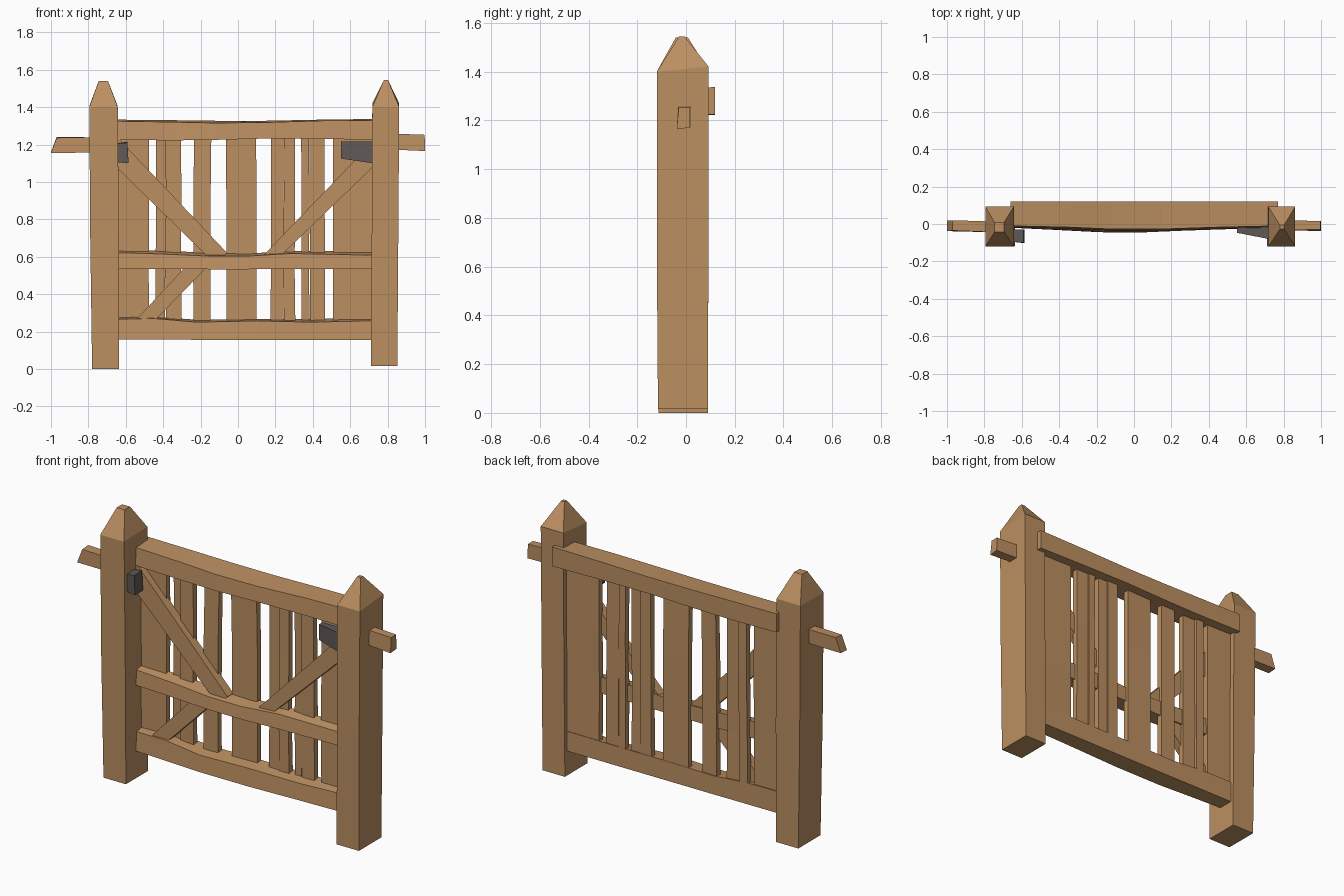
import bpy, bmesh, math, random
from mathutils import Vector

random.seed(4)


def material(name, rgb):
    m = bpy.data.materials.new(name)
    m.diffuse_color = (*rgb, 1)
    return m


WOOD = material("weathered wood", (0.50, 0.275, 0.12))
IRON = material("dark iron", (0.115, 0.10, 0.095))


def loft(name, rings, mat=WOOD):
    """Closed solid through a series of four-point rings."""
    bm = bmesh.new()
    loops = [[bm.verts.new(p) for p in r] for r in rings]
    for a, b in zip(loops, loops[1:]):
        for i in range(4):
            j = (i + 1) % 4
            bm.faces.new((a[i], a[j], b[j], b[i]))
    bm.faces.new(loops[0][::-1])
    bm.faces.new(loops[-1])
    bmesh.ops.recalc_face_normals(bm, faces=bm.faces)
    me = bpy.data.meshes.new(name)
    bm.to_mesh(me)
    bm.free()
    me.materials.append(mat)
    ob = bpy.data.objects.new(name, me)
    bpy.context.collection.objects.link(ob)
    return ob


def flat_ring(x0, x1, y0, y1, z, z_back=None):
    """Horizontal ring, optionally higher at the back."""
    zb = z if z_back is None else z_back
    return [(x0, y0, z), (x1, y0, z), (x1, y1, zb), (x0, y1, zb)]


def end_ring(x, y0, y1, z0, z1):
    """Ring facing along x."""
    return [(x, y0, z0), (x, y1, z0), (x, y1, z1), (x, y0, z1)]


# Posts with pointed caps
loft("left_post", [
    flat_ring(-0.78, -0.637, -0.112, 0.09, 0.0),
    flat_ring(-0.79, -0.637, -0.118, 0.092, 0.7),
    flat_ring(-0.795, -0.643, -0.12, 0.093, 1.40, 1.405),
    flat_ring(-0.745, -0.695, -0.042, 0.008, 1.54)])
loft("right_post", [
    flat_ring(0.71, 0.852, -0.115, 0.09, 0.015),
    flat_ring(0.715, 0.857, -0.12, 0.092, 0.7),
    flat_ring(0.718, 0.862, -0.12, 0.093, 1.40, 1.42),
    flat_ring(0.78, 0.802, -0.028, -0.006, 1.545)])

# Pegs sticking out of the posts
loft("left_peg", [
    [(-1.0, -0.038, 1.155), (-1.0, 0.018, 1.158), (-0.97, 0.02, 1.24), (-0.97, -0.035, 1.236)],
    end_ring(-0.72, -0.045, 0.012, 1.157, 1.238)])
loft("right_peg", [
    end_ring(0.78, -0.032, 0.02, 1.175, 1.26),
    [(1.0, -0.038, 1.165), (1.0, 0.016, 1.17), (0.998, 0.016, 1.252), (0.998, -0.03, 1.252)]])


# Rails: gently bowed beams, (x, front y, bottom z, front top z, back top z)
def rail(name, y_back, stations):
    loft(name, [[(x, yf, z0), (x, y_back, z0), (x, y_back, zb), (x, yf + 0.008, z1)]
                for x, yf, z0, z1, zb in stations])


rail("top_rail", 0.12, [
    (-0.66, -0.018, 1.225, 1.325, 1.333), (-0.35, -0.025, 1.222, 1.32, 1.330),
    (-0.12, -0.035, 1.225, 1.315, 1.327), (0.15, -0.035, 1.232, 1.318, 1.327),
    (0.45, -0.025, 1.23, 1.327, 1.333), (0.77, -0.018, 1.225, 1.33, 1.337)])
rail("middle_rail", 0.05, [
    (-0.66, -0.02, 0.537, 0.622, 0.635), (-0.42, -0.03, 0.535, 0.615, 0.632),
    (-0.15, -0.045, 0.533, 0.603, 0.622), (0.05, -0.045, 0.533, 0.603, 0.617),
    (0.28, -0.035, 0.535, 0.617, 0.63), (0.73, -0.02, 0.535, 0.608, 0.63)])
rail("bottom_rail", 0.07, [
    (-0.66, -0.02, 0.157, 0.265, 0.282), (-0.45, -0.03, 0.157, 0.27, 0.28),
    (-0.22, -0.042, 0.156, 0.25, 0.263), (0.1, -0.042, 0.156, 0.257, 0.268),
    (0.4, -0.03, 0.156, 0.25, 0.268), (0.73, -0.02, 0.156, 0.258, 0.27)])

# Upright planks: left x, right x, y offset; split boards are neighbouring strips
planks = [(-0.65, -0.475, 0.0), (-0.44, -0.388, 0.008), (-0.386, -0.303, -0.004),
          (-0.237, -0.145, 0.0), (-0.064, 0.098, 0.002), (0.175, 0.243, 0.004),
          (0.244, 0.305, -0.003), (0.34, 0.382, 0.005), (0.383, 0.463, -0.002),
          (0.507, 0.73, 0.0)]
for n, (x0, x1, dy) in enumerate(planks):
    rings = []
    for z in (0.2, 0.55, 0.9, 1.26):
        j = random.uniform(-0.003, 0.003)
        rings.append(flat_ring(x0 + j, x1 + j, 0.03 + dy + j, 0.064 + dy + j, z))
    loft(f"plank_{n + 1}", rings)


# Diagonal braces in front of the planks
def brace(name, a, b, width_a, width_b, y0=-0.012, y1=0.042):
    a, b = Vector((a[0], 0, a[1])), Vector((b[0], 0, b[1]))
    d = (b - a).normalized()
    side = Vector((-d.z, 0, d.x))
    rings = []
    for p, w in ((a, width_a), (b, width_b)):
        s = side * w / 2
        rings.append([tuple(p + k * s + Vector((0, y, 0)))
                      for k, y in ((-1, y0), (1, y0), (1, y1), (-1, y1))])
    loft(name, rings)


brace("upper_left_brace", (-0.68, 1.19), (-0.09, 0.59), 0.118, 0.088)
brace("upper_right_brace", (0.74, 1.165), (0.165, 0.59), 0.098, 0.066)
brace("lower_left_brace", (-0.53, 0.225), (-0.21, 0.56), 0.075, 0.085)

# Dark iron fittings against the posts
loft("left_hinge_block", [
    end_ring(-0.65, -0.095, -0.03, 1.105, 1.205),
    [(-0.585, -0.103, 1.10), (-0.585, -0.03, 1.10), (-0.592, -0.03, 1.215), (-0.592, -0.1, 1.21)]], IRON)
loft("right_hinge_strap", [
    end_ring(0.55, -0.047, -0.015, 1.125, 1.215),
    end_ring(0.72, -0.08, -0.015, 1.10, 1.215)], IRON)
